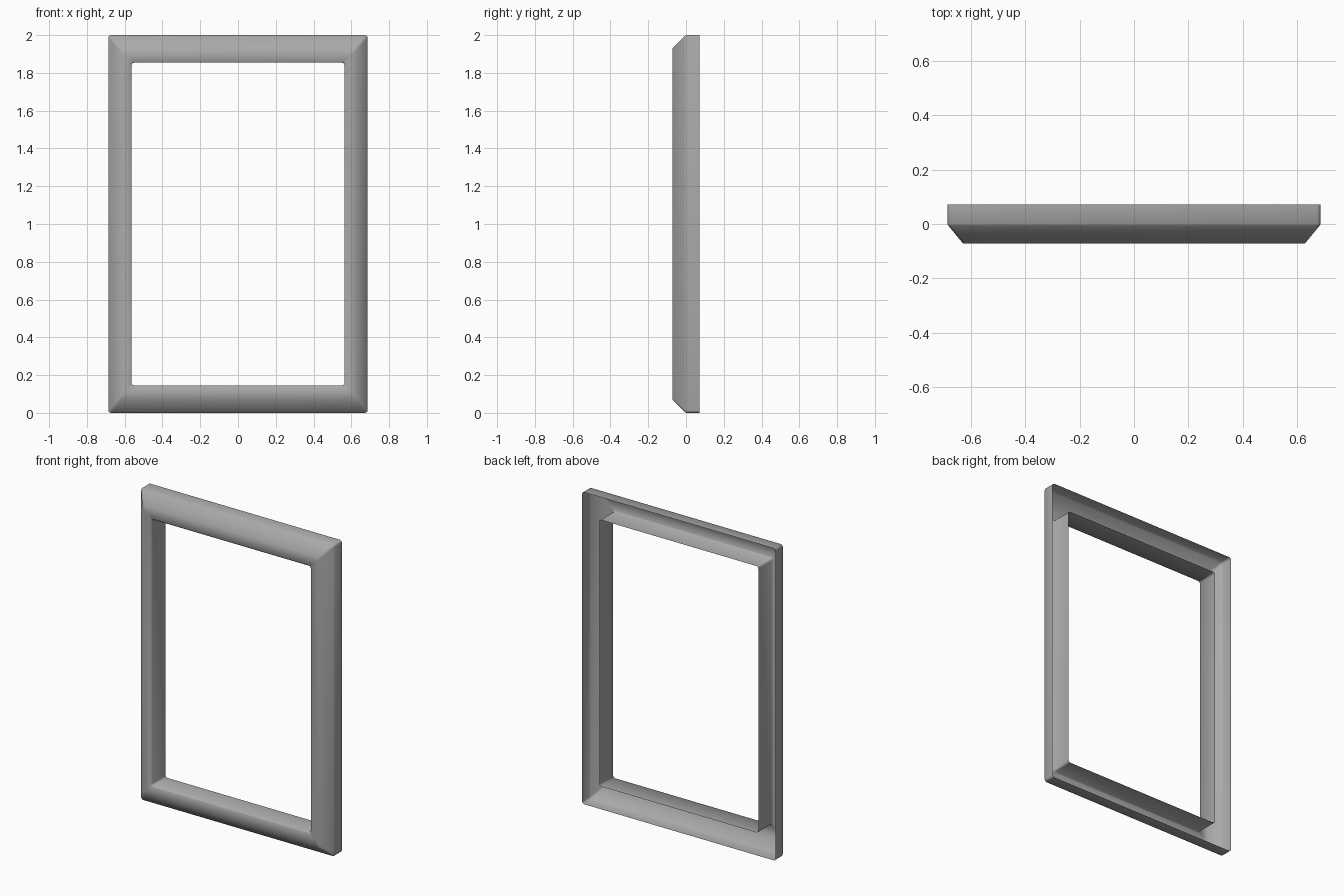
import bpy, bmesh, math

if "Cube" in bpy.data.objects:
    bpy.data.objects.remove(bpy.data.objects["Cube"])

HALF_W, HALF_H = 0.686, 1.0
X_SCALE = 0.84      # side rails are narrower than the top and bottom rails
CORNER_R = 0.014
STEPS = 3

# Moulding section: (inset from the outer edge, y); open at the back
profile = [(0, 0.072), (0, 0.0), (0.004, -0.006), (0.069, -0.072),
           (0.141, -0.072), (0.146, -0.067), (0.146, 0.072)]


def rounded_ring(bm, inset, y):
    """Loop of vertices around a rectangle with small rounded corners."""
    hw, hh = HALF_W - inset * X_SCALE, HALF_H - inset
    ring = []
    for k, (sx, sz) in enumerate([(1, 1), (-1, 1), (-1, -1), (1, -1)]):
        for i in range(STEPS + 1):
            a = math.pi / 2 * (k + i / STEPS)
            x = sx * (hw - CORNER_R) + CORNER_R * math.cos(a)
            z = sz * (hh - CORNER_R) + CORNER_R * math.sin(a)
            ring.append(bm.verts.new((x, y, z + HALF_H)))
    return ring


# Bridge successive rings into the hollow frame moulding
bm = bmesh.new()
rings = [rounded_ring(bm, *p) for p in profile]
for a, b in zip(rings, rings[1:]):
    n = len(a)
    for i in range(n):
        j = (i + 1) % n
        bm.faces.new((a[i], b[i], b[j], a[j]))
bm.normal_update()

# Make the front of the moulding face -y
front = max(bm.faces, key=lambda f: abs(f.normal.y) * f.calc_area())
if front.normal.y > 0:
    bmesh.ops.reverse_faces(bm, faces=bm.faces[:])

mesh = bpy.data.meshes.new("picture_frame")
bm.to_mesh(mesh)
bm.free()
frame = bpy.data.objects.new("picture_frame", mesh)
bpy.context.collection.objects.link(frame)

# Dark grey finish
mat = bpy.data.materials.new("dark_grey")
mat.diffuse_color = (0.4, 0.4, 0.4, 1)
mat.use_nodes = True
mat.node_tree.nodes["Principled BSDF"].inputs["Base Color"].default_value = mat.diffuse_color
mesh.materials.append(mat)

bpy.context.view_layer.objects.active = frame
frame.select_set(True)
bpy.ops.object.shade_smooth_by_angle(angle=math.radians(50))
